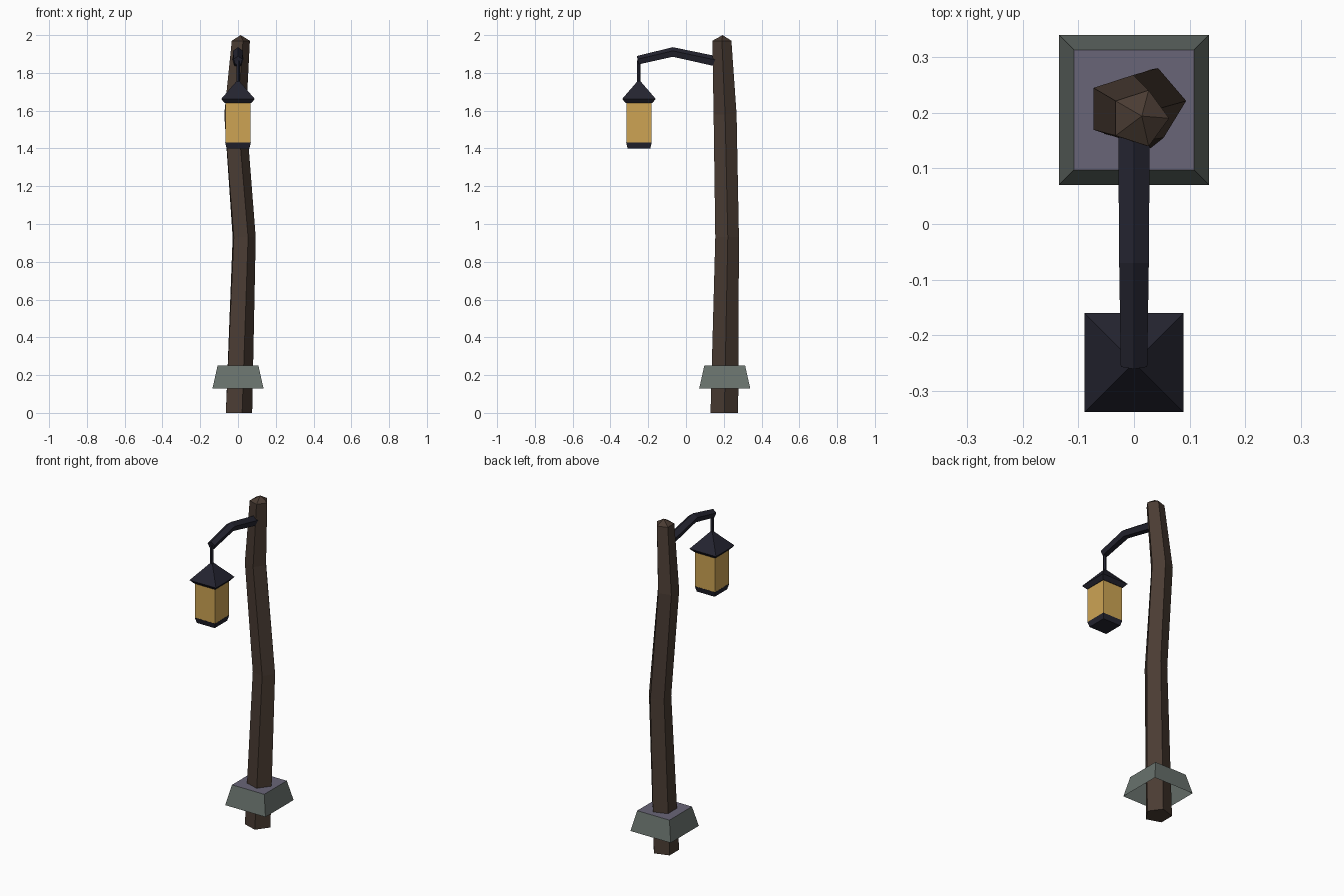
import bpy, bmesh, math
from mathutils import Vector

if "Cube" in bpy.data.objects:
    bpy.data.objects.remove(bpy.data.objects["Cube"])


def material(name, r, g, b):
    lin = lambda c: ((c / 255 + 0.055) / 1.055) ** 2.4
    m = bpy.data.materials.new(name)
    m.diffuse_color = (lin(r), lin(g), lin(b), 1)
    m.use_nodes = True
    m.node_tree.nodes["Principled BSDF"].inputs["Base Color"].default_value = m.diffuse_color
    return m


wood = material("dark wood", 74, 60, 51)
stone = material("grey stone", 104, 113, 108)
slate = material("violet slate", 105, 101, 119)
iron = material("blue black iron", 36, 36, 48)
glass = material("amber glass", 205, 164, 84)


def loft(name, rings, mats, bottom=True, top=True, apex=None, rule=None):
    """Skin a list of point rings, with optional caps or a pointed end."""
    bm = bmesh.new()
    loops = [[bm.verts.new(p) for p in ring] for ring in rings]
    n = len(loops[0])
    for a, b in zip(loops, loops[1:]):
        for i in range(n):
            j = (i + 1) % n
            bm.faces.new((a[i], a[j], b[j], b[i]))
    if bottom:
        bm.faces.new(loops[0][::-1])
    if apex:
        tip = bm.verts.new(apex)
        for i in range(n):
            bm.faces.new((loops[-1][i], loops[-1][(i + 1) % n], tip))
    elif top:
        bm.faces.new(loops[-1])
    bm.normal_update()
    if rule:
        for f in bm.faces:
            f.material_index = rule(f)
    me = bpy.data.meshes.new(name)
    bm.to_mesh(me)
    bm.free()
    for m in mats:
        me.materials.append(m)
    ob = bpy.data.objects.new(name, me)
    bpy.context.collection.objects.link(ob)
    return ob


def flat_ring(x, y, z, r, n=5, turn=0.0):
    return [(x + r * math.cos(turn + math.tau * i / n),
             y + r * math.sin(turn + math.tau * i / n), z) for i in range(n)]


def square(y, z, half):
    return flat_ring(0, y, z, half * math.sqrt(2), 4, math.pi / 4)


# Crooked five-sided post with a shallow pointed top
post = [(-0.002, 0.203, 0.0, 0.077, 0), (0.028, 0.216, 0.93, 0.066, 0.08),
        (-0.021, 0.207, 1.58, 0.064, 0), (0.010, 0.190, 1.97, 0.053, 0)]
loft("post", [flat_ring(x, y, z, r, 5, t) for x, y, z, r, t in post], [wood],
     apex=(0.014, 0.194, 2.0))

# Stone collar, open underneath, with a slate top
loft("stone_collar", [square(0.205, 0.13, 0.135), square(0.205, 0.25, 0.108)],
     [stone, slate], bottom=False, rule=lambda f: 1 if f.normal.z > 0.9 else 0)


# Bent bracket arm, five-sided with a ridge on top
def arm_ring(y, z, r, lean):
    up = Vector((0, math.sin(lean), math.cos(lean)))
    pts = []
    for i in range(5):
        a = math.pi / 2 + math.tau * i / 5
        pts.append(Vector((r * math.cos(a), y, z)) + up * r * math.sin(a))
    return pts


loft("bracket_arm", [arm_ring(0.19, 1.852, 0.030, 0.25), arm_ring(-0.07, 1.908, 0.028, 0),
                     arm_ring(-0.255, 1.865, 0.025, -0.23)], [iron])

# Hanging rod
loft("hanging_rod", [flat_ring(0, -0.25, 1.74, 0.010), flat_ring(0, -0.25, 1.865, 0.010)], [iron])

# Lantern: roof with bevelled rim, glass body, tapered foot
Y = -0.249
loft("lantern_roof", [square(Y, 1.64, 0.07), square(Y, 1.662, 0.089)], [iron],
     apex=(0, Y, 1.765))
loft("lantern_glass", [square(Y, 1.43, 0.067), square(Y, 1.64, 0.067)], [glass])
loft("lantern_foot", [square(Y, 1.40, 0.06), square(Y, 1.432, 0.068)], [iron])
